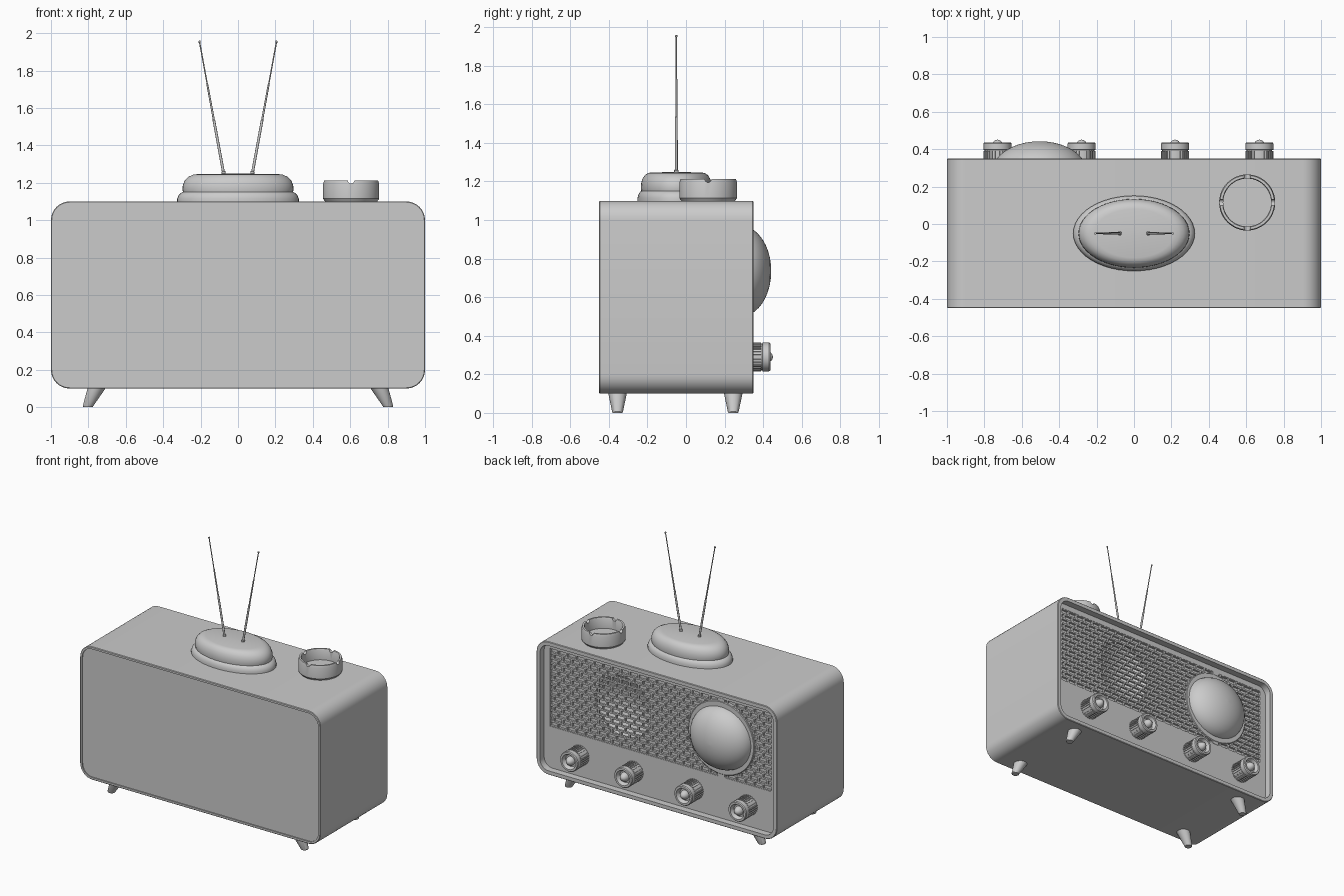
import bpy, bmesh, math
from mathutils import Vector, Matrix

if "Cube" in bpy.data.objects:
    bpy.data.objects.remove(bpy.data.objects["Cube"], do_unlink=True)

grey = bpy.data.materials.new("plain grey")
grey.use_nodes = True
grey.diffuse_color = (0.6, 0.6, 0.6, 1)
grey.node_tree.nodes["Principled BSDF"].inputs["Base Color"].default_value = (0.6, 0.6, 0.6, 1)


def finish(name, bm, angle=35):
    """Turn a bmesh into a named, shaded object."""
    bmesh.ops.remove_doubles(bm, verts=bm.verts, dist=1e-5)
    bmesh.ops.recalc_face_normals(bm, faces=bm.faces)
    mesh = bpy.data.meshes.new(name)
    bm.to_mesh(mesh)
    bm.free()
    mesh.materials.append(grey)
    ob = bpy.data.objects.new(name, mesh)
    bpy.context.collection.objects.link(ob)
    smooth(ob, angle)
    return ob


def smooth(ob, angle=35):
    bpy.ops.object.select_all(action='DESELECT')
    ob.select_set(True)
    bpy.context.view_layer.objects.active = ob
    bpy.ops.object.shade_smooth_by_angle(angle=math.radians(angle))


def loft(bm, loops, cap=True):
    """Skin a list of closed point loops."""
    rings = [[bm.verts.new(p) for p in loop] for loop in loops]
    n = len(rings[0])
    for a, b in zip(rings, rings[1:]):
        for i in range(n):
            j = (i + 1) % n
            bm.faces.new((a[i], a[j], b[j], b[i]))
    if cap:
        bm.faces.new(rings[0])
        bm.faces.new(rings[-1])


def lathe(bm, profile, centre, axis='Z', n=48, sx=1, sy=1):
    """Revolve (radius, height) pairs around an axis through centre."""
    c = Vector(centre)
    loops = []
    for r, h in profile:
        r = max(r, 0.0005)
        loop = []
        for i in range(n):
            t = math.tau * i / n
            u, v = r * sx * math.cos(t), r * sy * math.sin(t)
            loop.append(c + (Vector((u, v, h)) if axis == 'Z' else Vector((u, h, v))))
        loops.append(loop)
    loft(bm, loops)


def box(bm, x0, x1, y0, y1, z0, z1):
    m = Matrix.Translation(((x0 + x1) / 2, (y0 + y1) / 2, (z0 + z1) / 2))
    bmesh.ops.create_cube(bm, size=1, matrix=m @ Matrix.Diagonal((x1 - x0, y1 - y0, z1 - z0, 1)))


def cut(ob, cutter):
    """Subtract the cutter from the object and discard it."""
    mod = ob.modifiers.new("cut", 'BOOLEAN')
    mod.operation, mod.solver, mod.object = 'DIFFERENCE', 'EXACT', cutter
    bpy.context.view_layer.objects.active = ob
    bpy.ops.object.modifier_apply(modifier=mod.name)
    bpy.data.objects.remove(cutter, do_unlink=True)
    smooth(ob)


def rounded_rect(inset, y, radius=0.1, seg=8):
    pts, r = [], radius - inset
    for k, (sx, sz) in enumerate(((1, 1), (-1, 1), (-1, -1), (1, -1))):
        for i in range(seg + 1):
            t = math.pi / 2 * (k + i / seg)
            pts.append((sx * (1 - radius) + r * math.cos(t), y, 0.6 + sz * (0.5 - radius) + r * math.sin(t)))
    return pts


PANEL = 0.30                       # depth of the control panel
GX, GZ0, GZ1 = 0.92, 0.44, 1.03    # grille opening
DX, DZ = -0.505, 0.735             # dial dome centre

# Cabinet with a thin front rim and a deeper lip around the control panel
bm = bmesh.new()
loft(bm, [rounded_rect(i, y) for i, y in (
    (0.018, -0.442), (0.018, -0.45), (0.004, -0.45), (0, -0.446),
    (0, 0.346), (0.004, 0.35), (0.03, 0.35), (0.03, PANEL))])
cabinet = finish("cabinet", bm)

# Grille recess and speaker cone cut into the panel
bm = bmesh.new()
box(bm, -GX, GX, PANEL - 0.02, PANEL + 0.02, GZ0, GZ1)
cut(cabinet, finish("grille_cutter", bm))
bm = bmesh.new()
lathe(bm, [(0, 0.17), (0.08, 0.17), (0.23, 0.26), (0.23, 0.292), (0, 0.292)], (0.33, 0, DZ), 'Y')
cut(cabinet, finish("speaker_cutter", bm))

# Staggered lattice, interrupted by the dial and its divider
bm = bmesh.new()
ROWS, PITCH, BAR = 15, 0.074, 0.006
step = (GZ1 - GZ0) / ROWS


def gap(z):
    return max(0.02, math.sqrt(max(0, 0.265 ** 2 - (z - DZ) ** 2)))


for row in range(ROWS + 1):
    z = GZ0 + row * step
    for a, b in ((-GX, DX - gap(z)), (DX + gap(z), GX)):
        box(bm, a, b, PANEL - 0.018, PANEL - 0.002, z - BAR, z + BAR)
    if row == ROWS:
        break
    x = -GX + PITCH * (0.5 if row % 2 else 1)
    while x < GX:
        if abs(x - DX) > gap(z + step / 2):
            box(bm, x - BAR, x + BAR, PANEL - 0.018, PANEL - 0.002, z, z + step)
        x += PITCH
finish("speaker_grille", bm)

# Divider strip and ring around the dial
bm = bmesh.new()
for a, b in ((GZ0, DZ - 0.255), (DZ + 0.255, GZ1)):
    box(bm, DX - 0.025, DX + 0.025, PANEL - 0.021, PANEL + 0.002, a, b)
finish("grille_divider", bm)
bm = bmesh.new()
lathe(bm, [(0.24, 0.279), (0.275, 0.279), (0.275, 0.3), (0.27, 0.304), (0.24, 0.304)], (DX, 0, DZ), 'Y')
finish("dial_ring", bm)

# Dial dome
bm = bmesh.new()
arc = [math.pi / 2 * i / 10 for i in range(11)]
lathe(bm, [(0.25 * math.cos(t), 0.285 + 0.157 * math.sin(t)) for t in arc], (DX, 0, DZ), 'Y', sy=0.94)
finish("dial_dome", bm)

# Four knurled knobs
for k, x in enumerate((-0.73, -0.28, 0.22, 0.67)):
    bm = bmesh.new()
    lathe(bm, [(0.069, PANEL - 0.005), (0.069, 0.395), (0.075, 0.397), (0.075, 0.43), (0.07, 0.437),
               (0.056, 0.437), (0.044, 0.41), (0, 0.41)], (x, 0, 0.29), 'Y', 32)
    lathe(bm, [(0.034 * math.cos(t), 0.405 + 0.046 * math.sin(t)) for t in arc[::2]], (x, 0, 0.29), 'Y', 24)
    for i in range(28):
        rib = bmesh.new()
        box(rib, 0.064, 0.075, PANEL - 0.003, 0.39, -0.004, 0.004)
        rib.transform(Matrix.Translation((x, 0, 0.29)) @ Matrix.Rotation(math.tau * i / 28, 4, 'Y'))
        tmp = bpy.data.meshes.new("rib")
        rib.to_mesh(tmp)
        rib.free()
        bm.from_mesh(tmp)
        bpy.data.meshes.remove(tmp)
    finish(f"knob_{k + 1}", bm)

# Splayed tapered legs
for side, sx in (("left", 1), ("right", -1)):
    for end, y in (("front", -0.355), ("back", 0.245)):
        bm = bmesh.new()
        loft(bm, [[(sx * cx + r * math.cos(math.tau * i / 24), y + r * math.sin(math.tau * i / 24), z)
                   for i in range(24)] for cx, r, z in ((0.802, 0.025, 0), (0.802, 0.028, 0.006), (0.752, 0.05, 0.11))])
        finish(f"{end}_{side}_leg", bm)

# Oval antenna base with a stepped skirt
bm = bmesh.new()
lathe(bm, [(0.325, 1.095), (0.325, 1.115), (0.318, 1.133), (0.304, 1.146), (0.294, 1.15),
           (0.297, 1.165), (0.295, 1.188), (0.285, 1.212), (0.265, 1.232), (0.24, 1.243),
           (0.21, 1.247), (0, 1.249)], (0, -0.05, 0), sy=0.62)
finish("antenna_base", bm)

# Telescopic antennas
for side, sx in (("left", 1), ("right", -1)):
    bm = bmesh.new()
    tilt = Vector((sx * 0.132, 0, 0.72))
    turn = tilt.to_track_quat('Z', 'Y').to_matrix().to_4x4()
    lathe(bm, [(0.011, -0.01), (0.011, 0.02), (0.0075, 0.022), (0.007, 0.3), (0.0055, 0.302), (0.005, 0.5),
               (0.0035, 0.502), (0.0035, 0.72), (0.006, 0.722), (0.006, 0.73), (0, 0.732)], (0, 0, 0), n=12)
    bm.transform(Matrix.Translation((sx * 0.075, -0.05, 1.24)) @ turn)
    finish(f"{side}_antenna", bm)

# Round tray with four rim notches
bm = bmesh.new()
lathe(bm, [(0, 1.098), (0.138, 1.098), (0.15, 1.115), (0.15, 1.195), (0.145, 1.212),
           (0.132, 1.212), (0.128, 1.205), (0.128, 1.13), (0, 1.13)], (0.605, 0.115, 0))
tray = finish("round_tray", bm)
for axis in 'XY':
    bm = bmesh.new()
    bmesh.ops.create_cone(bm, cap_ends=True, segments=16, radius1=0.017, radius2=0.017, depth=0.4,
                          matrix=Matrix.Translation((0.605, 0.115, 1.212))
                          @ Matrix.Rotation(math.pi / 2, 4, 'Y' if axis == 'X' else 'X'))
    cut(tray, finish("notch_cutter", bm))
